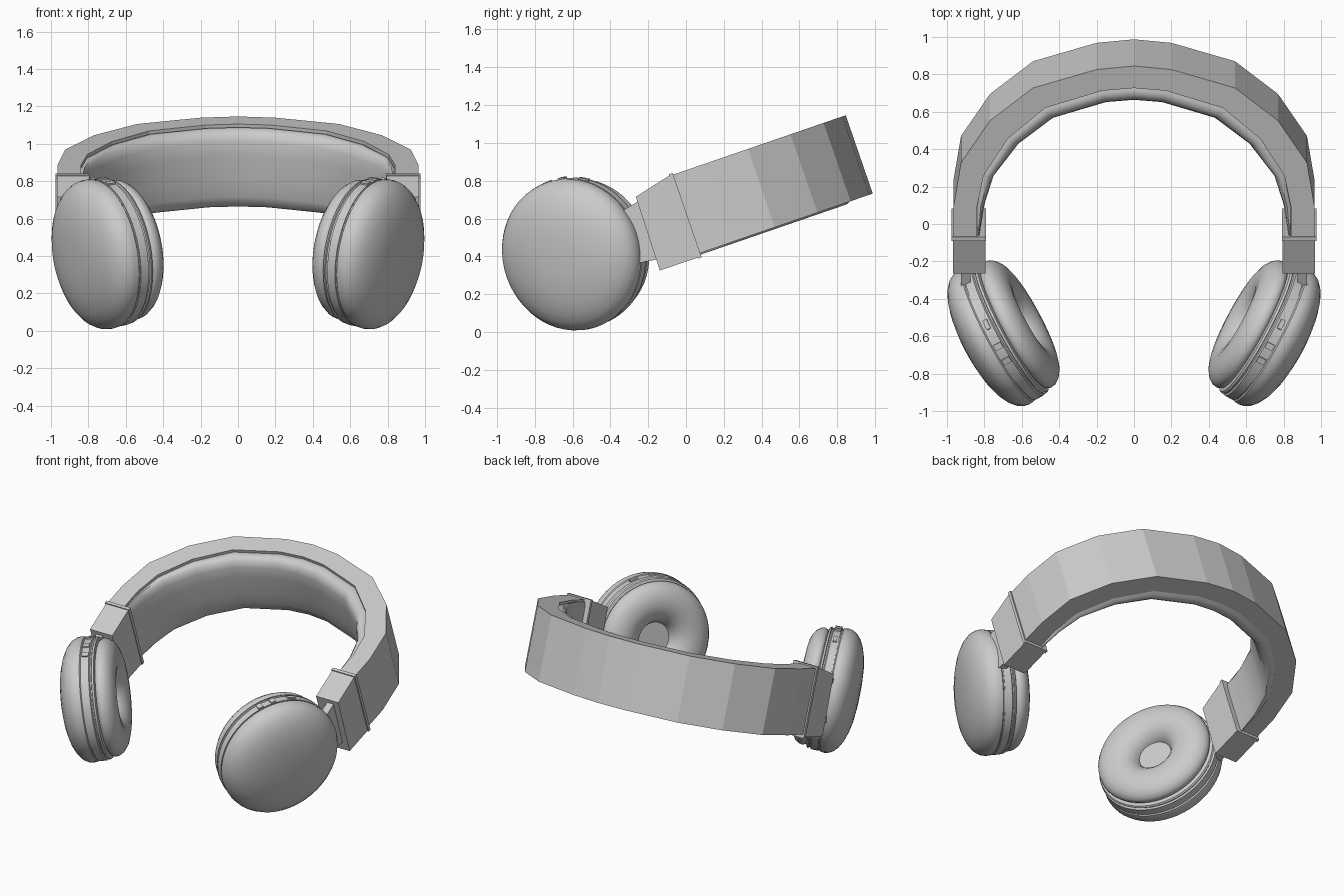
import bpy, bmesh
from math import sin, cos, radians, pi
from mathutils import Matrix, Vector

if "Cube" in bpy.data.objects:
    bpy.data.objects.remove(bpy.data.objects["Cube"])

# Parts are drawn in the headband's own frame (x, along, across), then tilted
TILT = Matrix.Rotation(radians(19), 4, 'X')


def finish(name, bm, smooth=None, mirror=False, matrix=Matrix()):
    bmesh.ops.remove_doubles(bm, verts=bm.verts, dist=1e-5)
    bmesh.ops.transform(bm, matrix=TILT @ matrix, verts=bm.verts)
    bmesh.ops.recalc_face_normals(bm, faces=bm.faces)
    mesh = bpy.data.meshes.new(name)
    bm.to_mesh(mesh)
    bm.free()
    ob = bpy.data.objects.new(name, mesh)
    bpy.context.collection.objects.link(ob)
    if smooth:
        bpy.ops.object.select_all(action='DESELECT')
        ob.select_set(True)
        bpy.context.view_layer.objects.active = ob
        bpy.ops.object.shade_smooth_by_angle(angle=radians(smooth))
    if mirror:
        ob.modifiers.new("mirror", 'MIRROR')
    return ob


def loft(sections, caps=True, closed=False):
    """Skin a row of closed cross-sections."""
    bm = bmesh.new()
    rows = [[bm.verts.new(p) for p in s] for s in sections]
    n = len(rows[0])
    pairs = list(zip(rows, rows[1:])) + ([(rows[-1], rows[0])] if closed else [])
    for a, b in pairs:
        for i in range(n):
            j = (i + 1) % n
            bm.faces.new((a[i], a[j], b[j], b[i]))
    if caps:
        bm.faces.new(rows[0])
        bm.faces.new(rows[-1])
    return bm


def prism(profile, x0, x1):
    return loft([[(x, v, w) for v, w in profile] for x in (x0, x1)])


def lathe(profile, steps=56):
    bm = bmesh.new()
    vs = [bm.verts.new((r, 0, n)) for r, n in profile]
    es = [bm.edges.new(e) for e in zip(vs, vs[1:])]
    bmesh.ops.spin(bm, geom=vs + es, cent=(0, 0, 0), axis=(0, 0, 1),
                   angle=2 * pi, steps=steps, use_merge=True)
    return bm


def both_sides(half):
    return [(-x, v) for x, v in reversed(half[1:])] + half


# Headband: faceted arch with a rectangular section
outer = both_sides([(0, 1.172), (.2, 1.152), (.54, 1.048), (.77, .863),
                    (.925, .625), (.965, .377), (.965, .19)])
inner = both_sides([(0, 1.047), (.17, 1.032), (.475, .935), (.675, .76),
                    (.805, .55), (.84, .37), (.84, .19)])
LOW, HIGH = .371, .809
finish("headband", loft([[(*o, LOW), (*o, HIGH), (*i, HIGH), (*i, LOW)]
                         for o, i in zip(outer, inner)]))

# Cushion: rounded padding along the inside of the arch
pad_section = [(.375, -.01), (.362, .025), (.362, .055), (.38, .08), (.43, .093),
               (.52, .096), (.66, .096), (.74, .09), (.78, .073), (.797, .045),
               (.797, .02), (.785, -.01)]
sections = []
for k, (x, v) in enumerate(inner):
    a = Vector(inner[max(k - 1, 0)])
    b = Vector(inner[min(k + 1, len(inner) - 1)])
    d = (b - a).normalized()
    inward = Vector((-d.y, d.x))
    if inward.dot(Vector((-x, .2 - v))) < 0:
        inward = -inward
    end = min(k, len(inner) - 1 - k)
    size = (.15, .45, .65, .85)[end] if end < 4 else 1
    sections.append([(x + inward.x * h * size, v + inward.y * h * size, w)
                     for w, h in pad_section])
finish("headband_cushion", loft(sections), smooth=40)

# End blocks with a thin lip where they meet the band
finish("end_block", prism([(-.025, .353), (-.018, .763), (.19, .812), (.19, .352)],
                          .795, .968), mirror=True)
finish("end_block_lip", prism([(.186, .346), (.186, .818), (.207, .818), (.207, .346)],
                              .79, .975), mirror=True)

# Hinge plate between block and ear cup
finish("hinge_plate", prism([(-.14, .43), (-.11, .715), (0, .74), (0, .41)],
                            .875, .925), mirror=True)

# Ear cup frame: local z points outward, local y points across the band
B = radians(29.5)
cup = Matrix(((sin(B), 0, cos(B), .71),
              (cos(B), 0, -sin(B), -.418),
              (0, 1, 0, .584),
              (0, 0, 0, 1)))

# Outer shell
finish("ear_shell", lathe([(0, .196), (.1, .194), (.18, .187), (.25, .173), (.31, .153),
                           (.355, .128), (.385, .1), (.401, .07), (.405, .045),
                           (.402, .018), (.394, .012), (.394, .004), (0, .004)]),
       smooth=40, mirror=True, matrix=cup)
# Middle ring
finish("ear_ring", lathe([(0, .006), (.4, .006), (.399, -.042), (.388, -.048),
                          (.388, -.056), (.396, -.06), (.39, -.072), (.37, -.078),
                          (0, -.078)]),
       smooth=35, mirror=True, matrix=cup)
# Soft ring-shaped ear pad
finish("ear_pad", lathe([(.35, -.07), (.372, -.08), (.381, -.1), (.377, -.125),
                         (.36, -.15), (.33, -.172), (.29, -.186), (.245, -.19),
                         (.2, -.182), (.16, -.162), (.13, -.133), (.112, -.1),
                         (.104, -.07), (.102, -.05)]),
       smooth=50, mirror=True, matrix=cup)
# Flat speaker disc in the pad opening
finish("speaker_disc", lathe([(0, -.088), (.108, -.088), (.108, -.05), (0, -.05)]),
       smooth=30, mirror=True, matrix=cup)

# Small buttons along the top of the ring
for k, (deg, length, width) in enumerate([(-4, .034, .044), (9, .034, .044), (28, .055, .024)]):
    bm = bmesh.new()
    bmesh.ops.create_cube(bm, size=1)
    spot = (Matrix.Rotation(radians(-deg), 4, 'Z') @ Matrix.Translation((0, .396, -.018))
            @ Matrix.Diagonal((length, .024, width, 1)))
    finish(f"button_{k + 1}", bm, mirror=True, matrix=cup @ spot)
